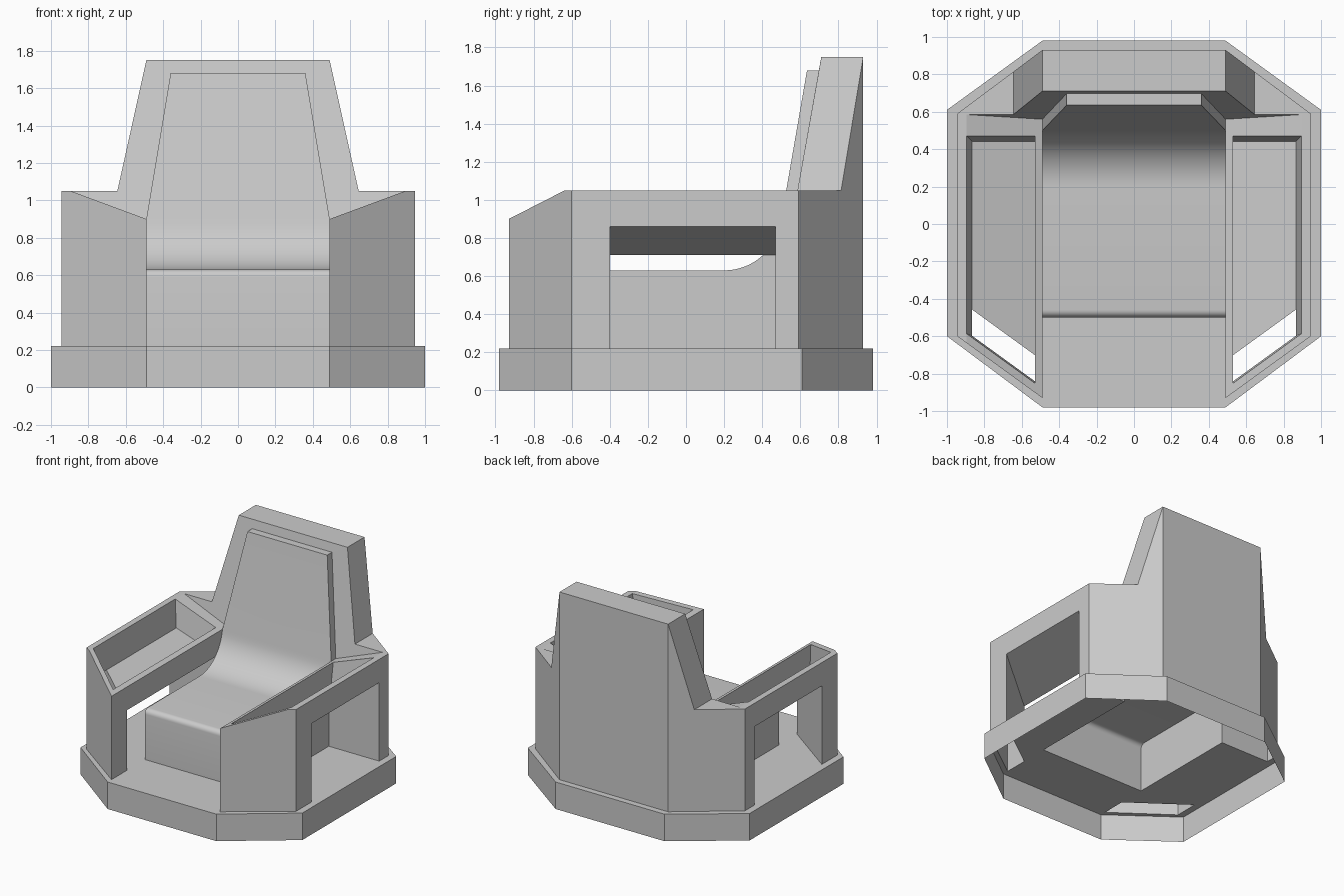
import bpy
import bmesh
from math import sin, cos, radians
from mathutils import Vector

if "Cube" in bpy.data.objects:
    bpy.data.objects.remove(bpy.data.objects["Cube"])

grey = bpy.data.materials.new("plain grey")
grey.use_nodes = True
grey.diffuse_color = (0.6, 0.6, 0.6, 1)
grey.node_tree.nodes["Principled BSDF"].inputs["Base Color"].default_value = (0.6, 0.6, 0.6, 1)

DIRS = {"left": (1, 0, 0), "right": (-1, 0, 0), "front": (0, -1, 0),
        "back": (0, 1, 0), "up": (0, 0, 1), "down": (0, 0, -1)}

# Key dimensions of the shell
INNER, OUTER, EDGE = 0.49, 0.945, 0.895
FLOOR, ARM, TOP = 0.22, 1.05, 1.75
WIN_F, WIN_B = -0.4, 0.47


def front_y(x):
    return -0.6 - (OUTER - x) * 0.725


def back_y(x):
    return 0.59 + (OUTER - x) * 0.747


def post_y(x):
    return front_y(x) + 0.2


def rim_z(x):
    return 0.9 + (x - INNER) * 0.15 / (EDGE - INNER)


def tray_z(x):
    return 0.71 + (x - INNER) * 0.33


class Part:
    """Half of a sheet-built part, mirrored across x = 0."""

    def __init__(self, name):
        self.name, self.bm = name, bmesh.new()

    def panel(self, facing, points):
        face = self.bm.faces.new([self.bm.verts.new(p) for p in points])
        face.normal_update()
        if face.normal.dot(Vector(DIRS[facing])) < 0:
            face.normal_flip()

    def band(self, facings, lower, upper):
        for i, facing in enumerate(facings):
            j = (i + 1) % len(lower)
            self.panel(facing, [lower[i], lower[j], upper[j], upper[i]])

    def finish(self):
        bmesh.ops.remove_doubles(self.bm, verts=self.bm.verts, dist=0.0005)
        mesh = bpy.data.meshes.new(self.name)
        self.bm.to_mesh(mesh)
        self.bm.free()
        mesh.materials.append(grey)
        obj = bpy.data.objects.new(self.name, mesh)
        bpy.context.collection.objects.link(obj)
        mod = obj.modifiers.new("Mirror", "MIRROR")
        mod.use_clip = True
        return obj


def lift(outline, z):
    return [(x, y, z) for x, y in outline]


# Eight-sided plinth, open underneath, with its top ledge
base = Part("base")
plinth = [(0, -0.98), (INNER, -0.98), (1, -0.6), (1, 0.61), (INNER, 0.98), (0, 0.98)]
body = [(0, -0.93), (INNER, -0.93), (OUTER, -0.6), (OUTER, 0.59), (INNER, 0.93), (0, 0.93)]
base.band(["front", "front", "left", "back", "back"], lift(plinth, 0), lift(plinth, FLOOR))
base.band(["up"] * 5, lift(plinth, FLOOR), lift(body, FLOOR))
base.panel("up", lift([(0, -0.93), (INNER, -0.93), (INNER, -0.5), (0, -0.5)], FLOOR))
base.panel("up", lift([(INNER, post_y(INNER)), (OUTER, WIN_F),
                       (OUTER, WIN_B), (INNER, WIN_B)], FLOOR))
base.finish()

# Arms: outer wall with window, corner posts and inner rail
arms = Part("arms")
arms.panel("left", [(OUTER, y, z) for y, z in (
    (-0.6, FLOOR), (WIN_F, FLOOR), (WIN_F, 0.86), (WIN_B, 0.86),
    (WIN_B, FLOOR), (0.59, FLOOR), (0.59, ARM), (-0.6, ARM))])
arms.panel("front", [(OUTER, -0.6, FLOOR), (INNER, -0.93, FLOOR), (INNER, -0.93, 0.9),
                     (EDGE, front_y(EDGE), ARM), (OUTER, -0.6, ARM)])
arms.panel("right", [(INNER, y, z) for y, z in (
    (-0.93, FLOOR), (post_y(INNER), FLOOR), (post_y(INNER), 0.71),
    (0.56, 0.71), (0.56, 0.9), (-0.93, 0.9))])
arms.panel("back", [(OUTER, WIN_F, FLOOR), (INNER, post_y(INNER), FLOOR),
                    (INNER, post_y(INNER), 0.71), (OUTER, WIN_F, 0.86)])
arms.panel("front", [(INNER, WIN_B, FLOOR), (OUTER, WIN_B, FLOOR),
                     (OUTER, WIN_B, 0.86), (INNER, WIN_B, 0.71)])

# Sloping tray floor, which is also the top of the window
arms.panel("up", [(x, y, tray_z(x)) for x, y in (
    (INNER, post_y(INNER)), (OUTER, WIN_F), (OUTER, WIN_B), (INNER, WIN_B))])

# Arm rim around the tray, and the tray's walls
arms.panel("up", lift([(OUTER, -0.6), (OUTER, 0.59), (EDGE, 0.59),
                       (EDGE, front_y(EDGE))], ARM))
hole = [(EDGE, front_y(EDGE) + 0.05), (0.53, front_y(0.53) + 0.05),
        (0.53, WIN_B), (EDGE, WIN_B)]
well = [(0.865, front_y(0.865) + 0.06), (0.53, front_y(0.53) + 0.06),
        (0.53, 0.44), (0.865, 0.44)]
rim = [(EDGE, front_y(EDGE)), (INNER, -0.93), (INNER, 0.56), (EDGE, 0.585)]
hole3 = [(x, y, rim_z(x)) for x, y in hole]
arms.band(["up"] * 3, [(x, y, rim_z(x)) for x, y in rim], hole3)
arms.band(["back", "left", "front", "right"], [(x, y, tray_z(x)) for x, y in well], hole3)
arms.finish()

# Hollow tapered backrest with flat shoulders
back = Part("backrest")
SHOULDER = 0.645
back.panel("back", [(0, 0.93, FLOOR), (INNER, 0.93, FLOOR), (INNER, 0.93, TOP), (0, 0.93, TOP)])
back.panel("back", [(INNER, 0.93, FLOOR), (OUTER, 0.59, FLOOR), (OUTER, 0.59, ARM),
                    (SHOULDER, back_y(SHOULDER), ARM), (INNER, 0.93, TOP)])
back.panel("up", lift([(OUTER, 0.59), (SHOULDER, back_y(SHOULDER)),
                       (SHOULDER, 0.585), (EDGE, 0.585)], ARM))
back.panel("left", [(SHOULDER, 0.585, ARM), (SHOULDER, back_y(SHOULDER), ARM),
                    (INNER, 0.93, TOP), (INNER, 0.71, TOP)])
back.panel("up", lift([(0, 0.71), (INNER, 0.71), (INNER, 0.93), (0, 0.93)], TOP))
back.panel("front", [(INNER, 0.56, 0.9), (EDGE, 0.585, ARM), (SHOULDER, 0.585, ARM),
                     (INNER, 0.71, TOP), (0.36, 0.697, 1.68)])
back.panel("front", [(0, 0.697, 1.68), (0.36, 0.697, 1.68), (INNER, 0.71, TOP), (0, 0.71, TOP)])
back.finish()

# Seat and back cushion as one swept profile
seat = Part("seat_cushion")
nose = [(-0.46 - 0.04 * cos(radians(a)), 0.59 + 0.04 * sin(radians(a)))
        for a in range(0, 91, 15)]
bend = [(0.2 + 0.3 * sin(radians(a)), 0.93 - 0.3 * cos(radians(a)))
        for a in range(0, 81, 5)]
profile = [(-0.5, FLOOR)] + nose + bend + [(0.5, 0.9), (0.635, 1.68), (0.697, 1.68)]
for (y0, z0), (y1, z1) in zip(profile, profile[1:]):
    w0, w1 = (INNER - max(0, z - 0.9) / 6 for z in (z0, z1))
    facing = "front" if z1 - z0 > y1 - y0 else "up"
    seat.panel(facing, [(0, y0, z0), (w0, y0, z0), (w1, y1, z1), (0, y1, z1)])
side = [p for p in profile if p[1] < 0.71] + [(0.404, 0.71), (WIN_B, 0.71), (WIN_B, FLOOR)]
seat.panel("left", [(INNER, y, z) for y, z in side])
seat.panel("left", [(INNER, 0.5, 0.9), (0.36, 0.635, 1.68), (0.36, 0.697, 1.68), (INNER, 0.56, 0.9)])
cushion = seat.finish()

# Smooth only the cushion's curves
bpy.ops.object.select_all(action="DESELECT")
cushion.select_set(True)
bpy.context.view_layer.objects.active = cushion
bpy.ops.object.shade_smooth_by_angle(angle=radians(30))
